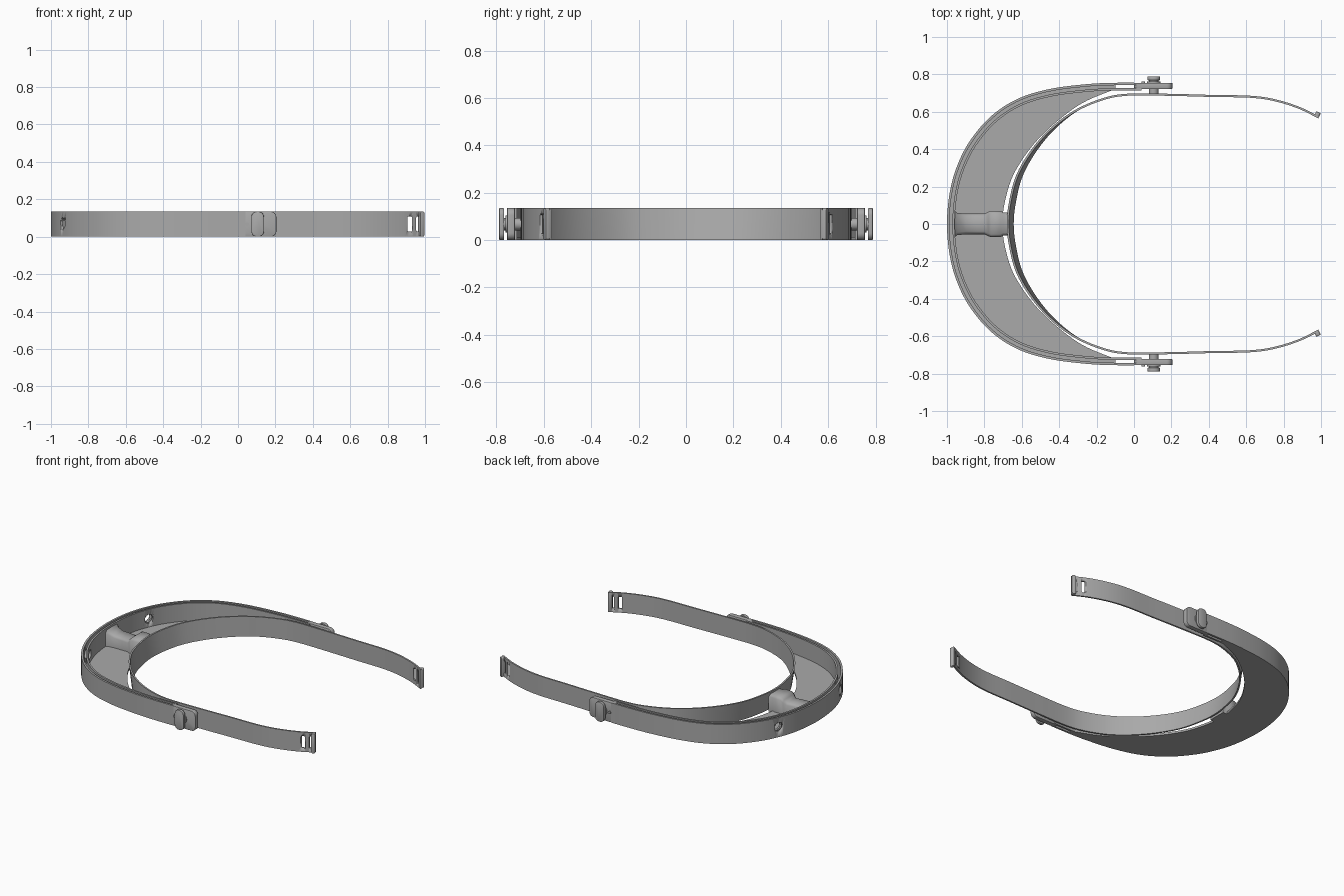
import bpy, bmesh, math
from mathutils import Vector

cube = bpy.data.objects.get("Cube")
if cube:
    bpy.data.objects.remove(cube)

H = 0.135
grey = bpy.data.materials.new("grey plastic")
grey.use_nodes = True
grey.diffuse_color = (0.4, 0.4, 0.4, 1)
grey.node_tree.nodes["Principled BSDF"].inputs["Base Color"].default_value = (0.4, 0.4, 0.4, 1)


def finish(name, bm, angle=35):
    bmesh.ops.recalc_face_normals(bm, faces=bm.faces)
    me = bpy.data.meshes.new(name)
    bm.to_mesh(me)
    bm.free()
    ob = bpy.data.objects.new(name, me)
    bpy.context.collection.objects.link(ob)
    me.materials.append(grey)
    bpy.ops.object.select_all(action='DESELECT')
    ob.select_set(True)
    bpy.context.view_layer.objects.active = ob
    bpy.ops.object.shade_smooth_by_angle(angle=math.radians(angle))
    return ob


def spline(half, n=8):
    """Smooth path through a half outline mirrored across y = 0."""
    pts = [Vector((x, -y)) for x, y in reversed(half[1:])] + [Vector(p) for p in half]
    ext = [2 * pts[0] - pts[1]] + pts + [2 * pts[-1] - pts[-2]]
    out = []
    for a, b, c, d in zip(ext, ext[1:], ext[2:], ext[3:]):
        for i in range(n):
            t = i / n
            out.append(0.5 * (2 * b + (c - a) * t + (2 * a - 5 * b + 4 * c - d) * t * t
                              + (3 * b - a - 3 * c + d) * t ** 3))
    return out + [pts[-1]]


def offset(path, dist):
    """Move a path inward, dist being a number or a function of the point."""
    out = []
    for i, p in enumerate(path):
        t = (path[min(i + 1, len(path) - 1)] - path[max(i - 1, 0)]).normalized()
        d = dist(p) if callable(dist) else dist
        out.append(p + Vector((t.y, -t.x)) * d)
    return out


def ribbon(name, outer, inner, z0, z1, lean=None):
    """Solid strip between two paths; lean shifts its lower edge inward."""
    low_o, low_i = (offset(outer, lean), offset(inner, lean)) if lean else (outer, inner)
    bm = bmesh.new()
    rings = [[bm.verts.new((p.x, p.y, z)) for p, z in zip(ps, (z0, z1, z1, z0))]
             for ps in zip(low_o, outer, inner, low_i)]
    for a, b in zip(rings, rings[1:]):
        for k in range(4):
            bm.faces.new((a[k], a[k - 1], b[k - 1], b[k]))
    bm.faces.new(rings[0])
    bm.faces.new(rings[-1])
    return finish(name, bm)


def slab(name, outline, y0, y1, bevel=0):
    """Extrude an (x, z) outline along y."""
    bm = bmesh.new()
    face = bm.faces.new([bm.verts.new((x, y0, z)) for x, z in outline])
    new = bmesh.ops.extrude_face_region(bm, geom=[face])["geom"]
    bmesh.ops.translate(bm, vec=(0, y1 - y0, 0), verts=[v for v in new if isinstance(v, bmesh.types.BMVert)])
    if bevel:
        rim = [e for e in bm.edges if abs(e.verts[0].co.y - e.verts[1].co.y) < 1e-5]
        bmesh.ops.bevel(bm, geom=rim, offset=bevel, segments=2, affect='EDGES', profile=0.5)
    return finish(name, bm)


def rounded(x0, x1, z0, z1, r, n=6):
    """Rounded rectangle outline."""
    out = []
    for k, (cx, cz) in enumerate(((x1 - r, z1 - r), (x0 + r, z1 - r), (x0 + r, z0 + r), (x1 - r, z0 + r))):
        for i in range(n + 1):
            a = math.pi / 2 * (k + i / n)
            out.append((cx + r * math.cos(a), cz + r * math.sin(a)))
    return out


def disc(cx, cz, r, n=24):
    return [(cx + r * math.cos(math.tau * i / n), cz + r * math.sin(math.tau * i / n)) for i in range(n)]


def cut(ob, cutter):
    cutter.hide_render = True
    cutter.hide_set(True)
    m = ob.modifiers.new("cut", 'BOOLEAN')
    m.operation, m.object, m.solver = 'DIFFERENCE', cutter, 'EXACT'


# Visor frame: two thin walls with a slot between them
visor = spline([(-1, 0), (-.983, .18), (-.94, .325), (-.87, .455), (-.76, .58), (-.62, .67),
                (-.45, .722), (-.25, .748), (-.1, .755), (.04, .755)])
walls = [ribbon("visor_outer_wall", visor, offset(visor, .013), 0, H),
         ribbon("visor_inner_wall", offset(visor, .029), offset(visor, .041), 0, H)]

# Round vent holes through both walls
for s in (-1, 1):
    bm = bmesh.new()
    bmesh.ops.create_cone(bm, cap_ends=True, segments=24, radius1=.03, radius2=.03, depth=.3)
    hole = finish("vent_hole_cutter", bm)
    hole.location = (-.93, s * .33, .07)
    hole.rotation_euler = (0, math.pi / 2, -s * math.radians(20))
    for w in walls:
        cut(w, hole)

# Crescent floor plate
rim = spline([(-.995, 0), (-.978, .18), (-.936, .322), (-.867, .45), (-.757, .575), (-.618, .665),
              (-.45, .717), (-.1, .75)])
edge = spline([(-.705, 0), (-.69, .12), (-.655, .24), (-.6, .34), (-.52, .445), (-.41, .55),
               (-.27, .65), (-.1, .722)])
ribbon("visor_floor", rim, edge, 0, .014)

# Head band, leaning at the forehead, with strap ends
band_path = spline([(-.68, 0), (-.668, .12), (-.63, .26), (-.555, .39), (-.45, .51), (-.32, .607),
                    (-.17, .672), (-.03, .697), (.2, .696), (.42, .69), (.62, .686), (.75, .668),
                    (.88, .628), (.99, .575)])
band = ribbon("head_band", band_path, offset(band_path, .011), 0, H,
              lambda p: .026 * max(0, min(1, (-.3 - p.x) / .36)))
for x in (.907, .953):
    cut(band, slab("strap_slot_cutter", rounded(x, x + .024, .027, .108, .006, 3), -.9, .9))

# Thick lips at the strap ends
for s in (-1, 1):
    lip = slab("strap_end_lip", rounded(-.013, .013, 0, H, .01), -.015, .015, .004)
    lip.location = (.98, s * .584, 0)
    lip.rotation_euler.z = -s * math.radians(26)

# Forehead bridge: flared bar joining the visor to the head band
bm = bmesh.new()
stations = [(-.965, .075, .125), (-.945, .06, .11), (-.9, .055, .095), (-.8, .055, .09), (-.78, .065, .105),
            (-.765, .07, .12), (-.715, .07, .122), (-.7, .062, .118), (-.67, .062, .118)]
rings = []
for x, w, top in stations:
    c = .015
    ring = [(-w, 0), (-w, top - c), (-w + c, top), (w - c, top), (w, top - c), (w, 0)]
    rings.append([bm.verts.new((x, y, z)) for y, z in ring])
for a, b in zip(rings, rings[1:]):
    for k in range(6):
        bm.faces.new((a[k], a[k - 1], b[k - 1], b[k]))
bm.faces.new(rings[0])
bm.faces.new(rings[-1])
finish("forehead_bridge", bm, 50)

# Side hinges: arm tips, pivot stems, knobs and stop pins
for s in (-1, 1):
    slab("arm_tip", rounded(0, .205, 0, H, .03), s * .722, s * .755, .003)
    slab("pivot_stem", disc(.105, .0675, .026), s * .688, s * .775)
    slab("pivot_collar", disc(.105, .0675, .036), s * .755, s * .762)
    slab("pivot_knob", rounded(.071, .139, 0, H, .03), s * .768, s * .789, .004)
    slab("stop_pin", disc(.05, .0675, .01, 12), s * .75, s * .762)
